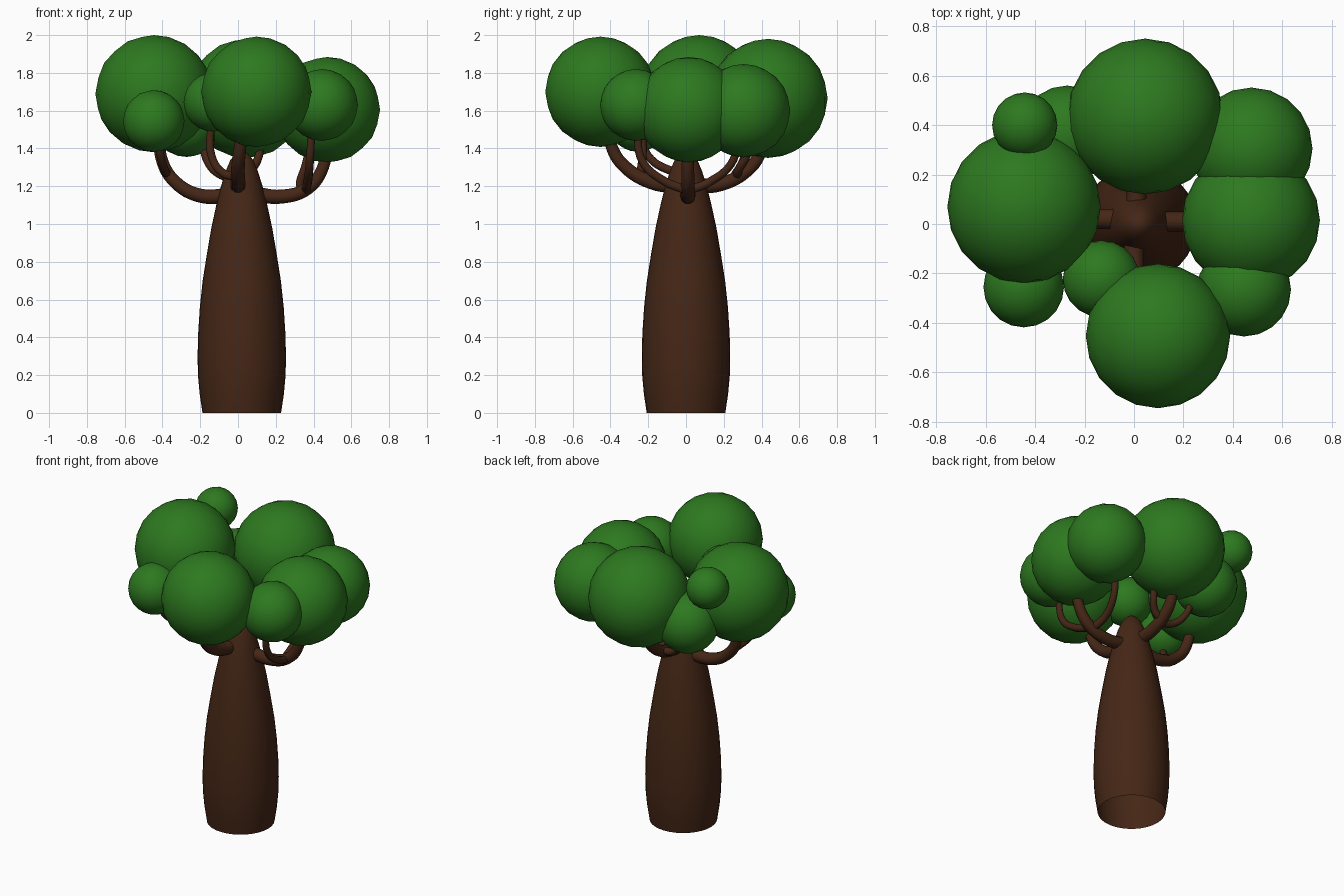
import bpy, bmesh, math

if "Cube" in bpy.data.objects:
    bpy.data.objects.remove(bpy.data.objects["Cube"])


def material(name, rgb):
    m = bpy.data.materials.new(name)
    m.diffuse_color = (*rgb, 1)
    m.use_nodes = True
    m.node_tree.nodes["Principled BSDF"].inputs["Base Color"].default_value = m.diffuse_color
    return m


BARK = material("bark", (0.06, 0.02, 0.008))
LEAF = material("leaf", (0.026, 0.19, 0.014))


# Trunk: bottle-shaped profile revolved round its axis, open underneath
def trunk(profile, cx, sides=32):
    bm = bmesh.new()
    rings = []
    for r, z in profile:
        rings.append([bm.verts.new((cx + r * math.cos(2 * math.pi * i / sides),
                                    r * math.sin(2 * math.pi * i / sides), z))
                      for i in range(sides)])
    for a, b in zip(rings, rings[1:]):
        for i in range(sides):
            j = (i + 1) % sides
            bm.faces.new((a[i], a[j], b[j], b[i]))
    apex = bm.verts.new((cx, 0, profile[-1][1] + 0.01))
    top = rings[-1]
    for i in range(sides):
        bm.faces.new((top[i], top[(i + 1) % sides], apex))
    for f in bm.faces:
        f.smooth = True
    me = bpy.data.meshes.new("trunk")
    bm.to_mesh(me)
    bm.free()
    me.materials.append(BARK)
    bpy.context.collection.objects.link(bpy.data.objects.new("trunk", me))


trunk([(0.208, 0), (0.223, 0.1), (0.232, 0.2), (0.234, 0.3), (0.231, 0.42),
       (0.222, 0.56), (0.207, 0.7), (0.185, 0.84), (0.161, 0.98),
       (0.135, 1.1), (0.11, 1.2), (0.085, 1.28), (0.06, 1.34), (0.03, 1.375)], 0.02)


# Branches: tapered round tubes along smooth paths
def branch(name, pts, r0, r1):
    cu = bpy.data.curves.new(name, 'CURVE')
    cu.dimensions = '3D'
    cu.bevel_depth = 1.0
    cu.bevel_resolution = 3
    cu.resolution_u = 6
    cu.use_fill_caps = True
    sp = cu.splines.new('BEZIER')
    sp.bezier_points.add(len(pts) - 1)
    for i, (p, co) in enumerate(zip(sp.bezier_points, pts)):
        p.co = co
        p.handle_left_type = p.handle_right_type = 'AUTO'
        p.radius = r0 + (r1 - r0) * i / (len(pts) - 1)
    cu.materials.append(BARK)
    ob = bpy.data.objects.new(name, cu)
    bpy.context.collection.objects.link(ob)
    bpy.ops.object.select_all(action='DESELECT')
    ob.select_set(True)
    bpy.context.view_layer.objects.active = ob
    bpy.ops.object.convert(target='MESH')
    bpy.ops.object.shade_smooth_by_angle(angle=math.radians(50))


MAIN = {
    "left": [(-0.05, 0.02, 1.15), (-0.2, 0.02, 1.15), (-0.33, 0.02, 1.22), (-0.4, 0.03, 1.33), (-0.42, 0.04, 1.5)],
    "right": [(0.08, 0.01, 1.16), (0.23, 0.01, 1.145), (0.37, 0.01, 1.19), (0.45, 0.01, 1.3), (0.47, 0.01, 1.43)],
    "front": [(0, -0.05, 1.2), (0, -0.18, 1.22), (0, -0.32, 1.3), (0.01, -0.39, 1.4), (0.03, -0.41, 1.54)],
    "back": [(0.01, 0.05, 1.2), (0.01, 0.18, 1.21), (0.01, 0.32, 1.28), (0.02, 0.39, 1.37), (0.03, 0.41, 1.48)],
}
for side, pts in MAIN.items():
    branch(side + "_branch", pts, 0.042, 0.03)

TWIGS = {
    "right_front": [(0.36, 0, 1.18), (0.37, -0.12, 1.23), (0.38, -0.23, 1.33), (0.39, -0.26, 1.5)],
    "right_back": [(0.34, 0.02, 1.18), (0.33, 0.12, 1.22), (0.36, 0.24, 1.32), (0.39, 0.28, 1.46)],
    "left_front": [(-0.38, 0.02, 1.27), (-0.39, -0.1, 1.29), (-0.41, -0.2, 1.36), (-0.43, -0.24, 1.47)],
    "front_left": [(0, -0.24, 1.25), (-0.08, -0.24, 1.27), (-0.14, -0.23, 1.36), (-0.14, -0.23, 1.55)],
    "back_left": [(0, 0.25, 1.24), (-0.09, 0.26, 1.26), (-0.16, 0.3, 1.33), (-0.19, 0.33, 1.45)],
    "back_right": [(0.01, 0.27, 1.25), (0.07, 0.28, 1.29), (0.11, 0.32, 1.36), (0.12, 0.34, 1.46)],
}
for side, pts in TWIGS.items():
    branch(side + "_twig", pts, 0.025, 0.02)

# Foliage: low-resolution smooth balls (centre, radius)
FOLIAGE = {
    "left": (-0.445, 0.07, 1.69, 0.31),
    "back": (0.045, 0.435, 1.665, 0.315),
    "front": (0.097, -0.453, 1.7, 0.292),
    "right": (0.473, 0.015, 1.605, 0.279),
    "right_front": (0.445, -0.265, 1.63, 0.19),
    "right_back": (0.475, 0.305, 1.6, 0.247),
    "upper_left_back": (-0.442, 0.4, 1.84, 0.132),
    "left_front": (-0.446, -0.255, 1.545, 0.163),
    "left_back": (-0.27, 0.365, 1.55, 0.195),
    "front_left": (-0.132, -0.222, 1.645, 0.156),
}
for side, (x, y, z, r) in FOLIAGE.items():
    bpy.ops.mesh.primitive_ico_sphere_add(subdivisions=3, radius=r, location=(x, y, z))
    ob = bpy.context.object
    ob.name = side + "_foliage"
    ob.data.materials.append(LEAF)
    bpy.ops.object.shade_smooth()
